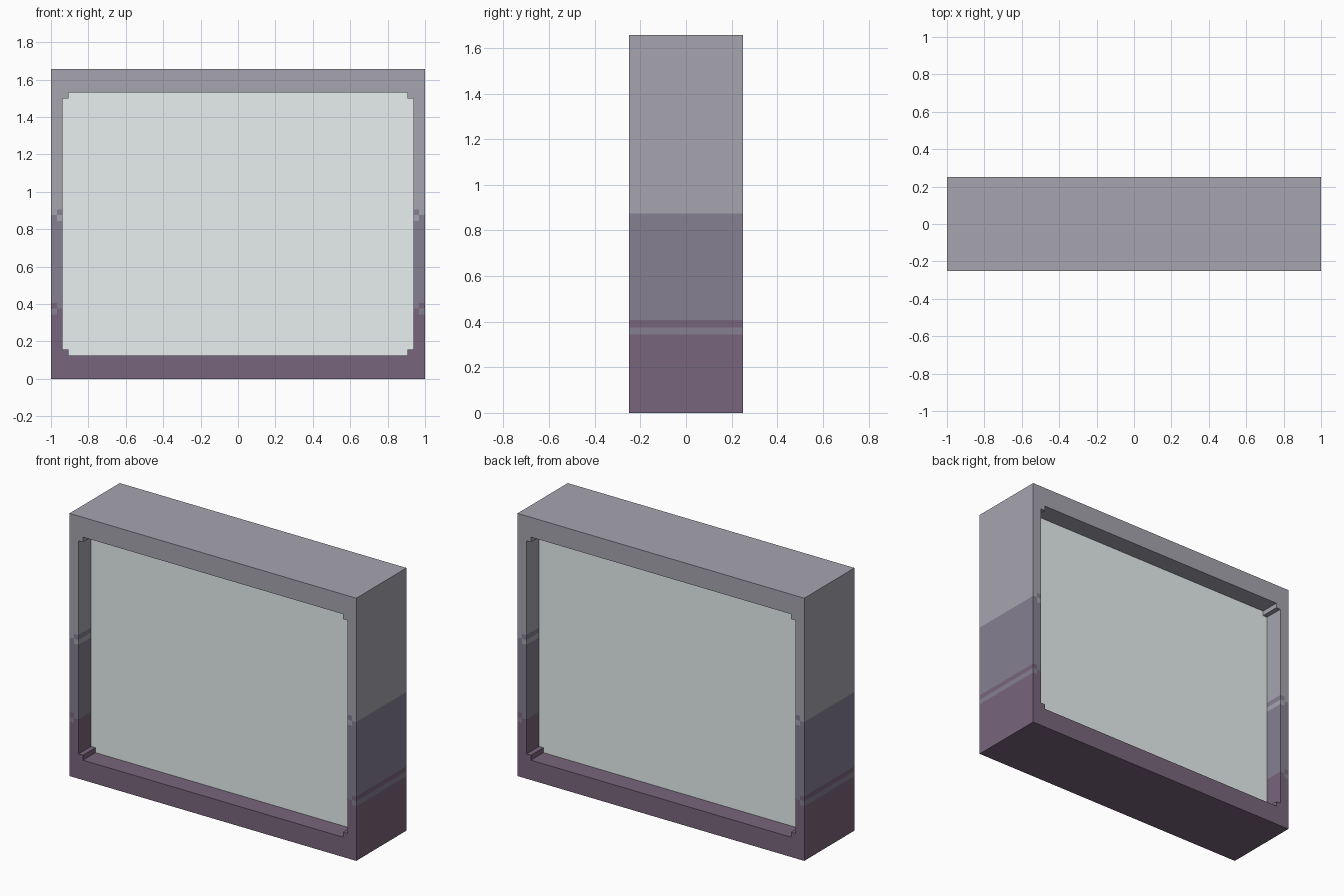
import bpy, bmesh

if "Cube" in bpy.data.objects:
    bpy.data.objects.remove(bpy.data.objects["Cube"])

PX = 1 / 32          # one stepped block unit
W, H, DEPTH = 32, 53, 0.25


def material(name, rgb):
    mat = bpy.data.materials.new(name)
    mat.diffuse_color = (*rgb, 1)
    mat.use_nodes = True
    mat.node_tree.nodes["Principled BSDF"].inputs["Base Color"].default_value = mat.diffuse_color
    return mat


def solid(i, k):
    """True where the frame ring has a block (i = column, k = row)."""
    if not (-W <= i < W and 0 <= k < H):
        return False
    col = i if i >= 0 else -1 - i          # mirror left to right
    corner = col == 29 and k in (4, 48)    # stepped inner corners
    return col >= 30 or k < 4 or k >= 49 or corner


def band(i, k):
    """Colour band of a block, with the swapped blocks at each change."""
    col = i if i >= 0 else -1 - i
    if col == 30 and k in (27, 28):        # inner column, upper change
        return 1 if k == 28 else 2
    if col == 31 and k in (11, 12):        # outer column, lower change
        return 0 if k == 12 else 1
    return 2 if k >= 28 else 1 if k >= 12 else 0


def frame_part(name, number, mat):
    bm = bmesh.new()

    def quad(*pts):
        bm.faces.new([bm.verts.new((x * PX, y * DEPTH, z * PX)) for x, y, z in pts])

    for i in range(-W, W):
        for k in range(H):
            if not solid(i, k) or band(i, k) != number:
                continue
            a, b, c, d = (i, k), (i + 1, k), (i + 1, k + 1), (i, k + 1)
            quad(*[(x, -1, z) for x, z in (a, b, c, d)])
            quad(*[(x, 1, z) for x, z in (d, c, b, a)])
            # side walls only where the ring ends
            for p, q, n in ((a, b, (i, k - 1)), (b, c, (i + 1, k)),
                            (c, d, (i, k + 1)), (d, a, (i - 1, k))):
                if not solid(*n):
                    quad((q[0], -1, q[1]), (p[0], -1, p[1]),
                         (p[0], 1, p[1]), (q[0], 1, q[1]))
    bmesh.ops.remove_doubles(bm, verts=bm.verts, dist=1e-4)
    bmesh.ops.dissolve_limit(bm, angle_limit=0.01, verts=bm.verts, edges=bm.edges)
    mesh = bpy.data.meshes.new(name)
    bm.to_mesh(mesh)
    bm.free()
    mesh.materials.append(mat)
    bpy.context.collection.objects.link(bpy.data.objects.new(name, mesh))


# Frame in three colour bands
frame_part("lower_frame", 0, material("dark_plum", (0.19, 0.13, 0.20)))
frame_part("middle_frame", 1, material("dark_slate", (0.235, 0.215, 0.285)))
frame_part("upper_frame", 2, material("grey_slate", (0.38, 0.375, 0.43)))

# Recessed glass pane
bpy.ops.mesh.primitive_cube_add(size=1, location=(0, 0, 26.5 * PX))
glass = bpy.context.object
glass.name = "glass_pane"
glass.scale = (60 * PX, 0.25, 45 * PX)
glass.data.materials.append(material("pale_glass", (0.81, 0.87, 0.865)))
